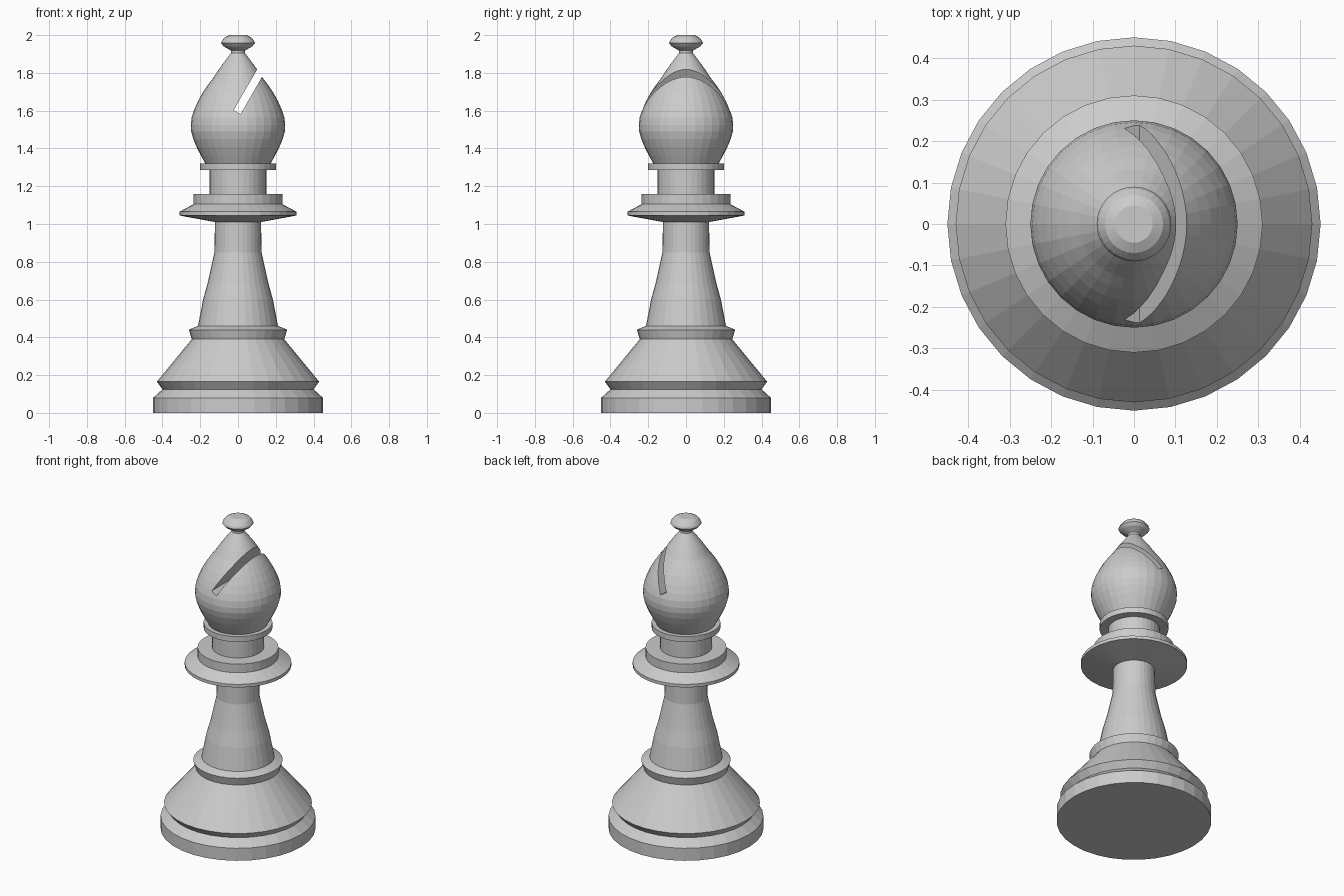
import bpy, bmesh, math
from mathutils import Vector

SIDES = 32

cube = bpy.data.objects.get("Cube")
if cube:
    bpy.data.objects.remove(cube, do_unlink=True)

grey = bpy.data.materials.new("plain_grey")
grey.use_nodes = True
grey.diffuse_color = (0.6, 0.6, 0.6, 1)
grey.node_tree.nodes["Principled BSDF"].inputs["Base Color"].default_value = (0.6, 0.6, 0.6, 1)


def link(name, bm):
    bmesh.ops.recalc_face_normals(bm, faces=bm.faces)
    mesh = bpy.data.meshes.new(name)
    bm.to_mesh(mesh)
    bm.free()
    mesh.materials.append(grey)
    obj = bpy.data.objects.new(name, mesh)
    bpy.context.collection.objects.link(obj)
    return obj


def turn(name, profile):
    """Closed turned part from (radius, height) pairs, bottom to top."""
    bm = bmesh.new()
    rings = []
    for r, z in profile:
        angles = [math.tau * i / SIDES for i in range(SIDES)]
        rings.append([bm.verts.new((r * math.cos(a), r * math.sin(a), z)) for a in angles])
    for low, high in zip(rings, rings[1:]):
        for i in range(SIDES):
            j = (i + 1) % SIDES
            bm.faces.new((low[i], low[j], high[j], high[i]))
    bm.faces.new(rings[0])
    bm.faces.new(rings[-1])
    return link(name, bm)


# Foot: plinth, groove and sloping skirt
turn("base", [(.45, 0), (.45, .08), (.40, .125), (.43, .165), (.245, .39)])
turn("base_ring", [(.245, .39), (.26, .44), (.21, .462)])

# Flared column
turn("stem", [(.212, .46), (.185, .6), (.16, .69), (.14, .78), (.125, .85), (.122, 1.01)])

# Wide collar, step, neck and upper ring
turn("collar", [(.12, 1.01), (.31, 1.045), (.31, 1.065), (.235, 1.105)])
turn("collar_step", [(.235, 1.1), (.235, 1.16)])
turn("neck", [(.15, 1.15), (.15, 1.29)])
turn("neck_ring", [(.2, 1.285), (.2, 1.32)])

# Teardrop head
head = turn("head", [(.17, 1.315), (.195, 1.36), (.218, 1.405), (.237, 1.45), (.248, 1.49),
                     (.25, 1.525), (.245, 1.565), (.232, 1.605), (.212, 1.65), (.187, 1.695),
                     (.16, 1.735), (.132, 1.772), (.104, 1.815), (.075, 1.855), (.037, 1.905)])

# Button on top
turn("finial", [(.037, 1.9), (.037, 1.918), (.075, 1.94), (.09, 1.957),
                (.085, 1.97), (.07, 1.988), (.045, 2)])

# Slanted slot cut through the head
bm = bmesh.new()
bmesh.ops.create_cube(bm, size=1)
bmesh.ops.translate(bm, verts=bm.verts, vec=Vector((0, 0, .5)))
bmesh.ops.scale(bm, verts=bm.verts, vec=Vector((.042, .8, .5)))
cutter = link("slot_cutter", bm)
cutter.rotation_euler.y = math.radians(30)
cutter.location = (-.005, 0, 1.592)
cutter.hide_render = True

slot = head.modifiers.new("slot", 'BOOLEAN')
slot.object = cutter
slot.operation = 'DIFFERENCE'
slot.solver = 'EXACT'
bpy.context.view_layer.objects.active = head
bpy.ops.object.modifier_apply(modifier=slot.name)
bpy.data.objects.remove(cutter, do_unlink=True)
